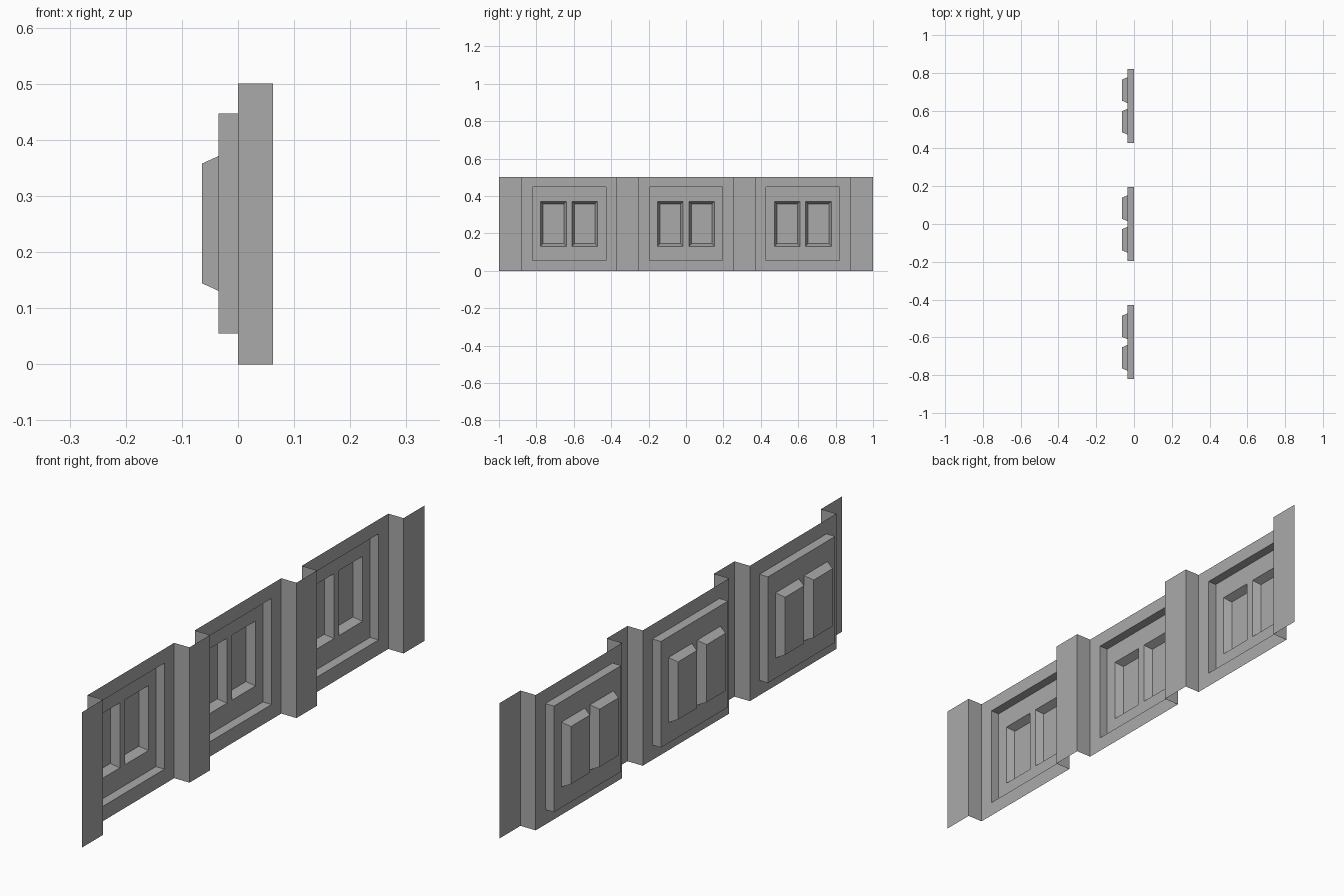
import bpy
import bmesh

cube = bpy.data.objects.get("Cube")
if cube:
    bpy.data.objects.remove(cube, do_unlink=True)

HEIGHT = 0.5
SPACING = 0.625          # distance between panel centres
HALF_PANEL = 0.2525
POST_X, RECESS_X, WINDOW_X = 0.0625, -0.035, -0.0645

grey = bpy.data.materials.new("plain grey")
grey.use_nodes = True
colour = (0.4, 0.4, 0.4, 1)
grey.diffuse_color = colour
grey.node_tree.nodes["Principled BSDF"].inputs["Base Color"].default_value = colour


def rect(x, y0, y1, z0, z1):
    """Upright rectangle facing +x."""
    return [(x, y0, z0), (x, y1, z0), (x, y1, z1), (x, y0, z1)]


def ring(outer, inner):
    """Four quads joining two rectangles."""
    return [[outer[i], outer[(i + 1) % 4], inner[(i + 1) % 4], inner[i]]
            for i in range(4)]


def make_sheet(name, quads, y=0):
    """Single-sided sheet built from quads with shared corners."""
    bm = bmesh.new()
    for quad in quads:
        bm.faces.new([bm.verts.new(p) for p in quad])
    bmesh.ops.remove_doubles(bm, verts=bm.verts, dist=0.0001)
    mesh = bpy.data.meshes.new(name)
    bm.to_mesh(mesh)
    bm.free()
    mesh.materials.append(grey)
    obj = bpy.data.objects.new(name, mesh)
    obj.location.y = y
    bpy.context.collection.objects.link(obj)
    return obj


def panel_quads():
    # flat border and the square step behind it
    edge = (-0.196, 0.196, 0.055, 0.447)
    border = rect(0, -HALF_PANEL, HALF_PANEL, 0, HEIGHT)
    quads = ring(border, rect(0, *edge)) + ring(rect(0, *edge), rect(RECESS_X, *edge))

    # recessed back, leaving two window openings
    ys = [-0.196, -0.152, -0.015, 0.015, 0.152, 0.196]
    zs = [0.055, 0.131, 0.371, 0.447]
    for i in range(len(ys) - 1):
        for j in range(len(zs) - 1):
            y0, y1, z0, z1 = ys[i], ys[i + 1], zs[j], zs[j + 1]
            opening = rect(RECESS_X, y0, y1, z0, z1)
            if j == 1 and i in (1, 3):
                # tapered window pocket
                t = 0.0135
                floor = rect(WINDOW_X, y0 + t, y1 - t, z0 + t, z1 - t)
                quads += ring(opening, floor) + [floor]
            else:
                quads.append(opening)
    return quads


def make_post(name, profile):
    """Folded strip standing the full height."""
    make_sheet(name, [[(*a, 0), (*b, 0), (*b, HEIGHT), (*a, HEIGHT)]
                      for a, b in zip(profile, profile[1:])])


# Three panels
for k in (-1, 0, 1):
    make_sheet(f"panel_{k + 2}", panel_quads(), k * SPACING)

# Two folded posts between panels
for k in (-1, 0):
    a = k * SPACING + HALF_PANEL
    b = (k + 1) * SPACING - HALF_PANEL
    make_post(f"middle_post_{k + 2}", [(0, a), (POST_X, a), (POST_X, b), (0, b)])

# Open-ended posts at both ends
end = SPACING + HALF_PANEL
make_post("front_end_post", [(POST_X, -1), (POST_X, -end), (0, -end)])
make_post("back_end_post", [(0, end), (POST_X, end), (POST_X, 1)])
